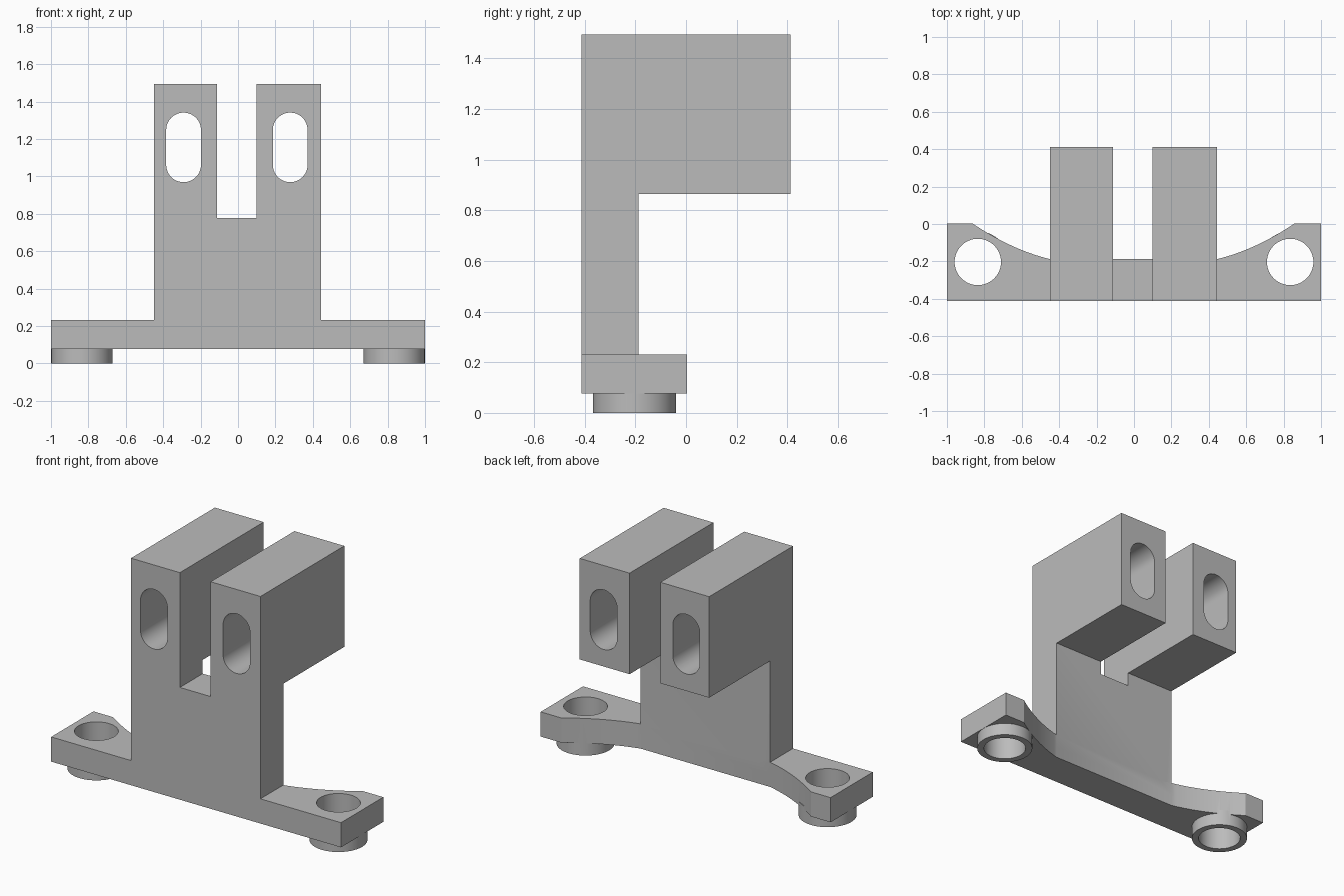
import bpy, bmesh, math
from mathutils import Vector

cube = bpy.data.objects.get("Cube")
if cube:
    bpy.data.objects.remove(cube, do_unlink=True)

grey = bpy.data.materials.new("plain grey")
grey.use_nodes = True
colour = (0.5, 0.5, 0.5, 1)
grey.diffuse_color = colour
grey.node_tree.nodes["Principled BSDF"].inputs["Base Color"].default_value = colour

FRONT, BACK, WALL_BACK, FOOT_BACK = -0.413, 0.413, -0.188, 0.004
PLATE_LOW, PLATE_TOP, TOP = 0.077, 0.231, 1.493
LEFT, RIGHT = 0.444, -0.449
HOLE_X, HOLE_Y = 0.835, -0.203


def prism(name, points, offset):
    """Closed solid made by sweeping a polygon along an offset."""
    bm = bmesh.new()
    face = bm.faces.new([bm.verts.new(p) for p in points])
    swept = bmesh.ops.extrude_face_region(bm, geom=[face])
    verts = [v for v in swept["geom"] if isinstance(v, bmesh.types.BMVert)]
    bmesh.ops.translate(bm, verts=verts, vec=Vector(offset))
    bmesh.ops.recalc_face_normals(bm, faces=bm.faces)
    mesh = bpy.data.meshes.new(name)
    bm.to_mesh(mesh)
    bm.free()
    mesh.materials.append(grey)
    obj = bpy.data.objects.new(name, mesh)
    bpy.context.collection.objects.link(obj)
    return obj


def cylinder(name, x, y, radius, low, high):
    ring = [(x + radius * math.cos(a), y + radius * math.sin(a), low)
            for a in (math.tau * i / 64 for i in range(64))]
    return prism(name, ring, (0, 0, high - low))


def combine(target, tool, operation):
    """Apply a boolean and discard the tool."""
    tool.hide_render = True
    mod = target.modifiers.new(operation, "BOOLEAN")
    mod.operation, mod.solver, mod.object = operation, "EXACT", tool
    bpy.context.view_layer.objects.active = target
    bpy.ops.object.modifier_apply(modifier=mod.name)
    bpy.data.objects.remove(tool, do_unlink=True)


def scoop(inner_x, outer_x):
    """Concave back edge running from the tower out to a foot."""
    return [(inner_x + (outer_x - inner_x) * t,
             WALL_BACK + (FOOT_BACK - WALL_BACK) * t - 0.09 * t * (1 - t),
             PLATE_LOW) for t in (i / 16 for i in range(17))]


# Upright wall with overhanging arms, from its side profile
side = [(FRONT, 0.15), (WALL_BACK, 0.15), (WALL_BACK, 0.863),
        (BACK, 0.863), (BACK, TOP), (FRONT, TOP)]
body = prism("bracket_body", [(RIGHT, y, z) for y, z in side], (LEFT - RIGHT, 0, 0))

# Gap between the two arms
gap = [(-0.112, -1, 0.777), (0.1, -1, 0.777), (0.1, -1, 2), (-0.112, -1, 2)]
combine(body, prism("gap_cutter", gap, (0, 2, 0)), "DIFFERENCE")

# Rounded slots running through both arms
for x in (-0.291, 0.279):
    outline = []
    for i in range(50):
        upper = i < 25
        a = math.pi * (i / 24 if upper else 1 + (i - 25) / 24)
        outline.append((x + 0.093 * math.cos(a), -1,
                        (1.248 if upper else 1.062) + 0.093 * math.sin(a)))
    combine(body, prism("slot_cutter", outline, (0, 2, 0)), "DIFFERENCE")

# Base plate with scooped back edges
plate = [(-1, FRONT, PLATE_LOW), (1, FRONT, PLATE_LOW), (1, FOOT_BACK, PLATE_LOW)]
plate += scoop(LEFT, 0.86)[::-1] + scoop(RIGHT, -0.865)
plate += [(-1, FOOT_BACK, PLATE_LOW)]
combine(body, prism("base_plate", plate, (0, 0, PLATE_TOP - PLATE_LOW)), "UNION")

# Round feet with bolt holes through them and the plate
for x in (-HOLE_X, HOLE_X):
    combine(body, cylinder("foot", x, HOLE_Y, 0.164, 0, 0.1), "UNION")
    combine(body, cylinder("hole_cutter", x, HOLE_Y, 0.124, -0.1, 0.5), "DIFFERENCE")

bpy.ops.object.select_all(action="DESELECT")
body.select_set(True)
bpy.context.view_layer.objects.active = body
bpy.ops.object.shade_smooth_by_angle(angle=math.radians(20))
